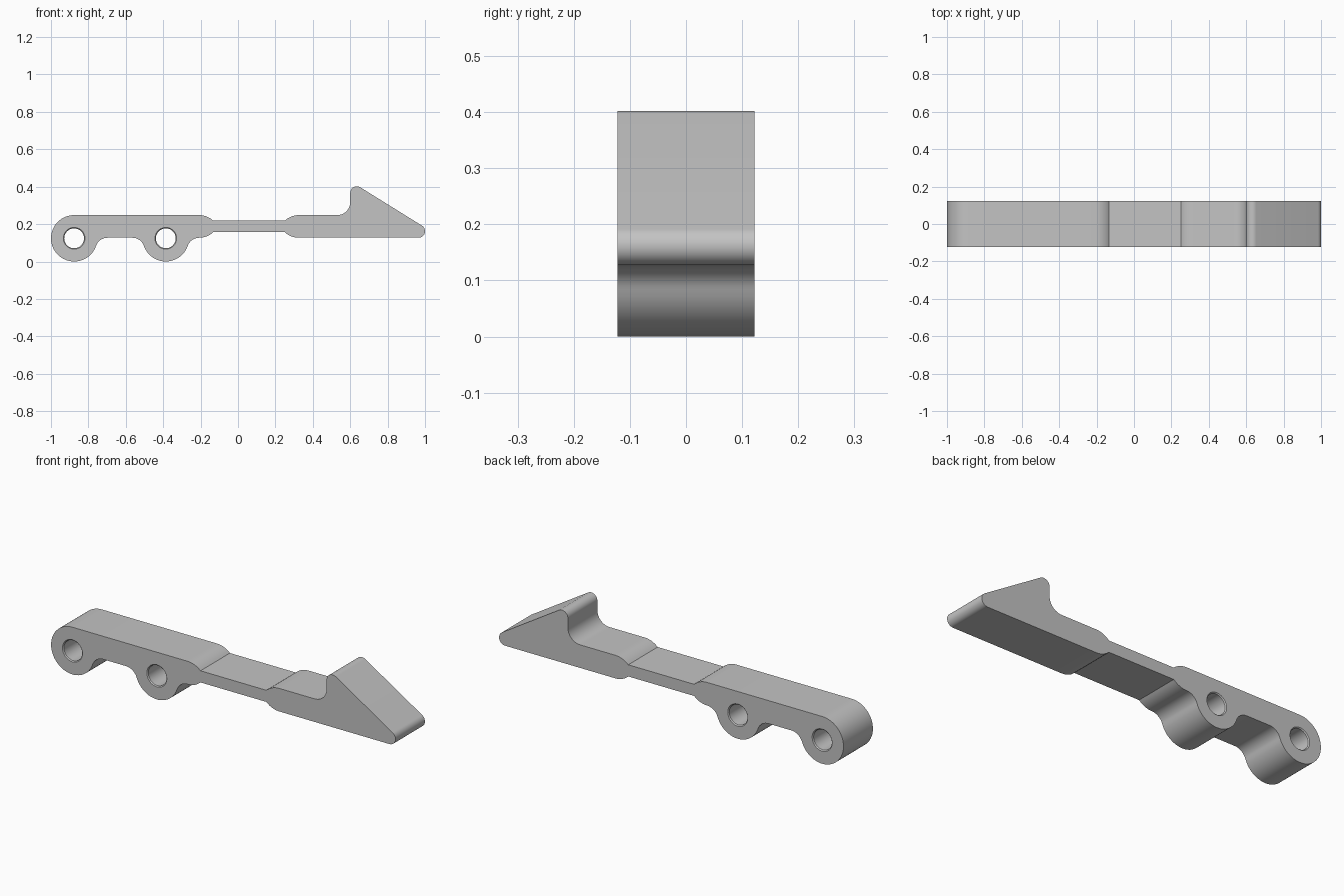
import bpy, bmesh
from math import radians, degrees, cos, sin, atan2, sqrt

cube = bpy.data.objects.get("Cube")
if cube:
    bpy.data.objects.remove(cube, do_unlink=True)

HALF = 0.122                      # half thickness
R = 0.124                         # boss radius, also boss centre height
BOSSES = (-0.876, -0.386)
TOP, UNDER = 2 * R, 0.127
FILLET, NECK = 0.065, 0.109       # blend radii


def arc(cx, cz, r, a0, a1):
    """Points of an arc, angles in degrees, about every six degrees."""
    n = max(2, int(abs(a1 - a0) / 6))
    angles = [radians(a0 + (a1 - a0) * i / n) for i in range(n + 1)]
    return [(cx + r * cos(a), cz + r * sin(a)) for a in angles]


def make_object(name, bm):
    bmesh.ops.remove_doubles(bm, verts=bm.verts, dist=0.0005)
    bmesh.ops.recalc_face_normals(bm, faces=bm.faces)
    mesh = bpy.data.meshes.new(name)
    bm.to_mesh(mesh)
    bm.free()
    obj = bpy.data.objects.new(name, mesh)
    bpy.context.collection.objects.link(obj)
    return obj


# Concave blends between the bosses and the flat underside
fz = UNDER - FILLET
dx = sqrt((R + FILLET) ** 2 - (R - fz) ** 2)
t = degrees(atan2(R - fz, dx))
first, second = BOSSES
neck_l, neck_r = second + dx, 0.325

# Side outline, counter-clockwise from the top of the first boss
outline = (
    arc(first, R, R, 90, 360 - t)
    + arc(first + dx, fz, FILLET, 180 - t, 90)
    + arc(second - dx, fz, FILLET, 90, t)
    + arc(second, R, R, 180 + t, 360 - t)
    + arc(second + dx, fz, FILLET, 180 - t, 90)
    # underside of the thin neck
    + arc(neck_l, UNDER + NECK, NECK, -90, -46.5)
    + arc(neck_r, UNDER + NECK, NECK, -133.5, -90)
    # wedge-shaped hook: nose, tip and inner corner
    + arc(0.965, UNDER + 0.035, 0.035, -90, 58.5)
    + arc(0.635, 0.367, 0.035, 58.5, 180)
    + arc(0.53, TOP + 0.07, 0.07, 0, -90)
    # top of the thin neck
    + arc(neck_r, TOP - NECK, NECK, 90, 133.5)
    + arc(neck_l, TOP - NECK, NECK, 46.5, 90)
)

# Latch body: outline extruded through the thickness
bm = bmesh.new()
clean = [p for i, p in enumerate(outline)
         if abs(p[0] - outline[i - 1][0]) + abs(p[1] - outline[i - 1][1]) > 0.001]
face = bm.faces.new([bm.verts.new((x, -HALF, z)) for x, z in clean])
extruded = bmesh.ops.extrude_face_region(bm, geom=[face], use_keep_orig=True)
moved = [v for v in extruded["geom"] if isinstance(v, bmesh.types.BMVert)]
bmesh.ops.translate(bm, verts=moved, vec=(0, 2 * HALF, 0))
body = make_object("latch_arm", bm)

# Pin holes with a small chamfer at both mouths
hole_profile = [(-HALF - 0.02, 0.078), (-HALF + 0.005, 0.053),
                (HALF - 0.005, 0.053), (HALF + 0.02, 0.078)]
bpy.context.view_layer.objects.active = body
for x in BOSSES:
    bm = bmesh.new()
    rings = [[bm.verts.new((px, y, pz)) for px, pz in arc(x, R, r, 0, 354)]
             for y, r in hole_profile]
    for a, b in zip(rings, rings[1:]):
        for i in range(len(a)):
            bm.faces.new((a[i - 1], a[i], b[i], b[i - 1]))
    bm.faces.new(rings[0])
    bm.faces.new(rings[-1])
    cutter = make_object("pin_hole_cutter", bm)
    cutter.hide_render = True
    mod = body.modifiers.new("pin_hole", 'BOOLEAN')
    mod.operation = 'DIFFERENCE'
    mod.solver = 'EXACT'
    mod.object = cutter
    bpy.ops.object.modifier_apply(modifier=mod.name)
    bpy.data.objects.remove(cutter, do_unlink=True)

# Plain grey material
grey = bpy.data.materials.new("plain_grey")
grey.use_nodes = True
colour = (0.55, 0.55, 0.55, 1)
grey.diffuse_color = colour
grey.node_tree.nodes["Principled BSDF"].inputs["Base Color"].default_value = colour
body.data.materials.clear()
body.data.materials.append(grey)

# Smooth the curved walls, keep the edges sharp
bpy.ops.object.select_all(action='DESELECT')
body.select_set(True)
bpy.ops.object.shade_smooth_by_angle(angle=radians(30))
